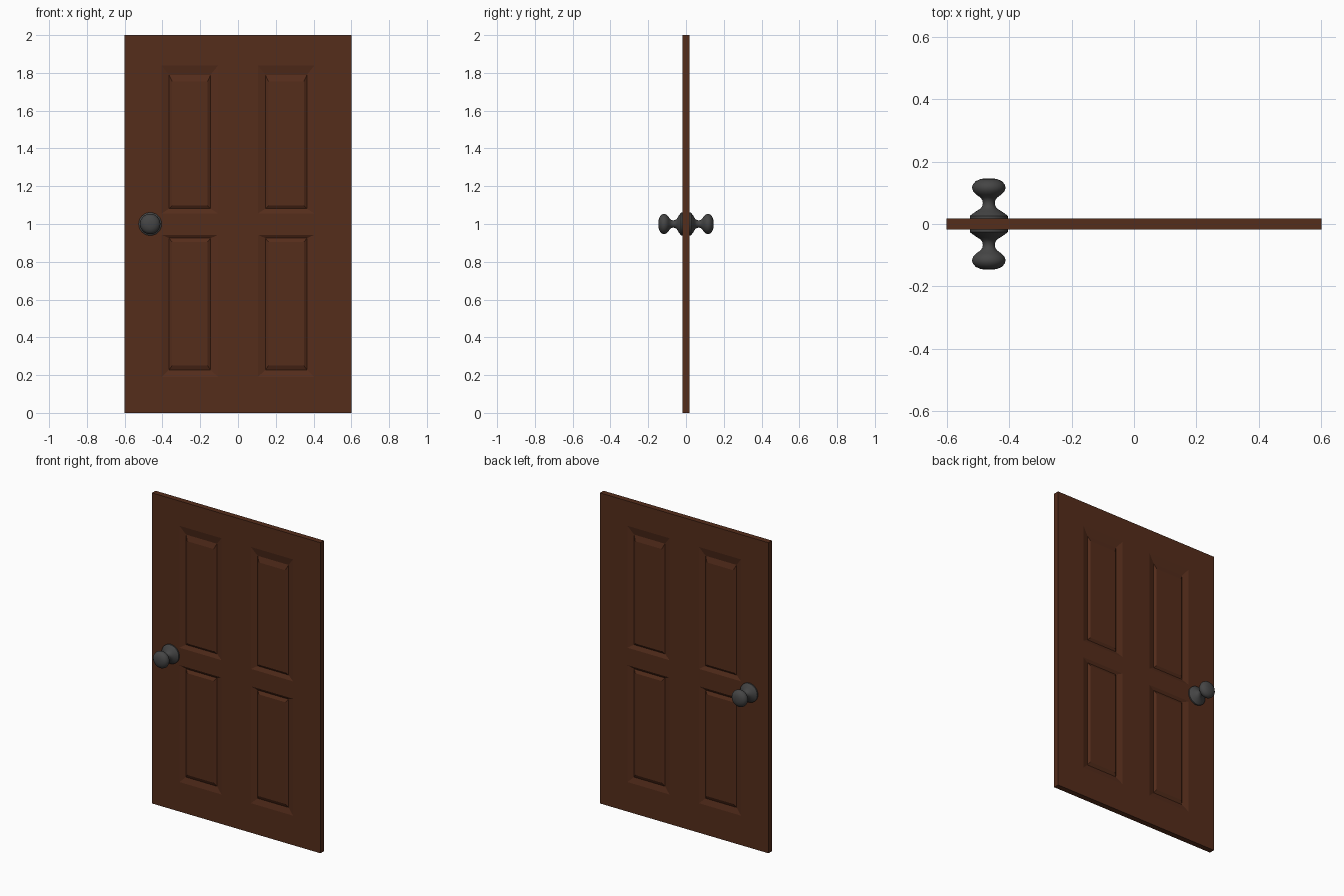
import bpy, bmesh, math

if "Cube" in bpy.data.objects:
    bpy.data.objects.remove(bpy.data.objects["Cube"])

HALF = 0.018     # half door thickness
DEPTH = 0.011    # depth of the panel grooves


def material(name, rgb):
    m = bpy.data.materials.new(name)
    m.diffuse_color = (*rgb, 1)
    m.use_nodes = True
    m.node_tree.nodes["Principled BSDF"].inputs["Base Color"].default_value = m.diffuse_color
    return m


def finish(name, bm, mat):
    bmesh.ops.remove_doubles(bm, verts=bm.verts, dist=1e-5)
    bmesh.ops.recalc_face_normals(bm, faces=bm.faces)
    me = bpy.data.meshes.new(name)
    bm.to_mesh(me)
    bm.free()
    me.materials.append(mat)
    ob = bpy.data.objects.new(name, me)
    bpy.context.collection.objects.link(ob)
    return ob


wood = material("wood", (0.09, 0.026, 0.011))
metal = material("dark_metal", (0.06, 0.06, 0.06))

# Door leaf: a grid of cells on each side, panel cells get a groove and raised field
xs = [-0.6, -0.405, -0.105, 0.105, 0.405, 0.6]
zs = [0, 0.19, 0.943, 1.055, 1.84, 2]
# inner z limits (groove bottom, raised field) of the lower and upper panel rows
rows = {1: [(0.228, 0.925), (0.25, 0.905)], 3: [(1.081, 1.79), (1.097, 1.755)]}
bm = bmesh.new()


def ring(x0, x1, z0, z1, y):
    return [bm.verts.new(p) for p in ((x0, y, z0), (x1, y, z0), (x1, y, z1), (x0, y, z1))]


for side in (-1, 1):
    y = side * HALF
    for i in range(5):
        for j in range(5):
            x0, x1 = xs[i], xs[i + 1]
            cur = ring(x0, x1, zs[j], zs[j + 1], y)
            if i in (1, 3) and j in rows:
                for (z0, z1), inset, d in zip(rows[j], (0.04, 0.056), (DEPTH, 0.001)):
                    nxt = ring(x0 + inset, x1 - inset, z0, z1, side * (HALF - d))
                    for k in range(4):
                        bm.faces.new((cur[k], cur[k - 1], nxt[k - 1], nxt[k]))
                    cur = nxt
            bm.faces.new(cur)
# door edges
for a, b in zip(xs, xs[1:]):
    for z in (0, 2):
        bm.faces.new([bm.verts.new(p) for p in
                      ((a, -HALF, z), (b, -HALF, z), (b, HALF, z), (a, HALF, z))])
for a, b in zip(zs, zs[1:]):
    for x in (-0.6, 0.6):
        bm.faces.new([bm.verts.new(p) for p in
                      ((x, -HALF, a), (x, -HALF, b), (x, HALF, b), (x, HALF, a))])
finish("door_leaf", bm, wood)

# Knobs: lathed profile (radius, distance from door centre) on both faces
profile = [(0, 0.015), (0.061, 0.015), (0.061, 0.026), (0.053, 0.032), (0.04, 0.041),
           (0.027, 0.049), (0.021, 0.057), (0.019, 0.067), (0.021, 0.077), (0.027, 0.085),
           (0.04, 0.094), (0.05, 0.104), (0.054, 0.116), (0.051, 0.127), (0.042, 0.137),
           (0.028, 0.1435), (0.014, 0.146), (0, 0.1465)]
for side, name in ((-1, "front_knob"), (1, "back_knob")):
    bm = bmesh.new()
    vs = [bm.verts.new((-0.465 + r, side * d, 1.0)) for r, d in profile]
    es = [bm.edges.new(p) for p in zip(vs, vs[1:])]
    bmesh.ops.spin(bm, geom=vs + es, cent=(-0.465, 0, 1.0), axis=(0, 1, 0),
                   angle=math.tau, steps=32)
    ob = finish(name, bm, metal)
    bpy.ops.object.select_all(action='DESELECT')
    ob.select_set(True)
    bpy.context.view_layer.objects.active = ob
    bpy.ops.object.shade_smooth_by_angle(angle=math.radians(40))
